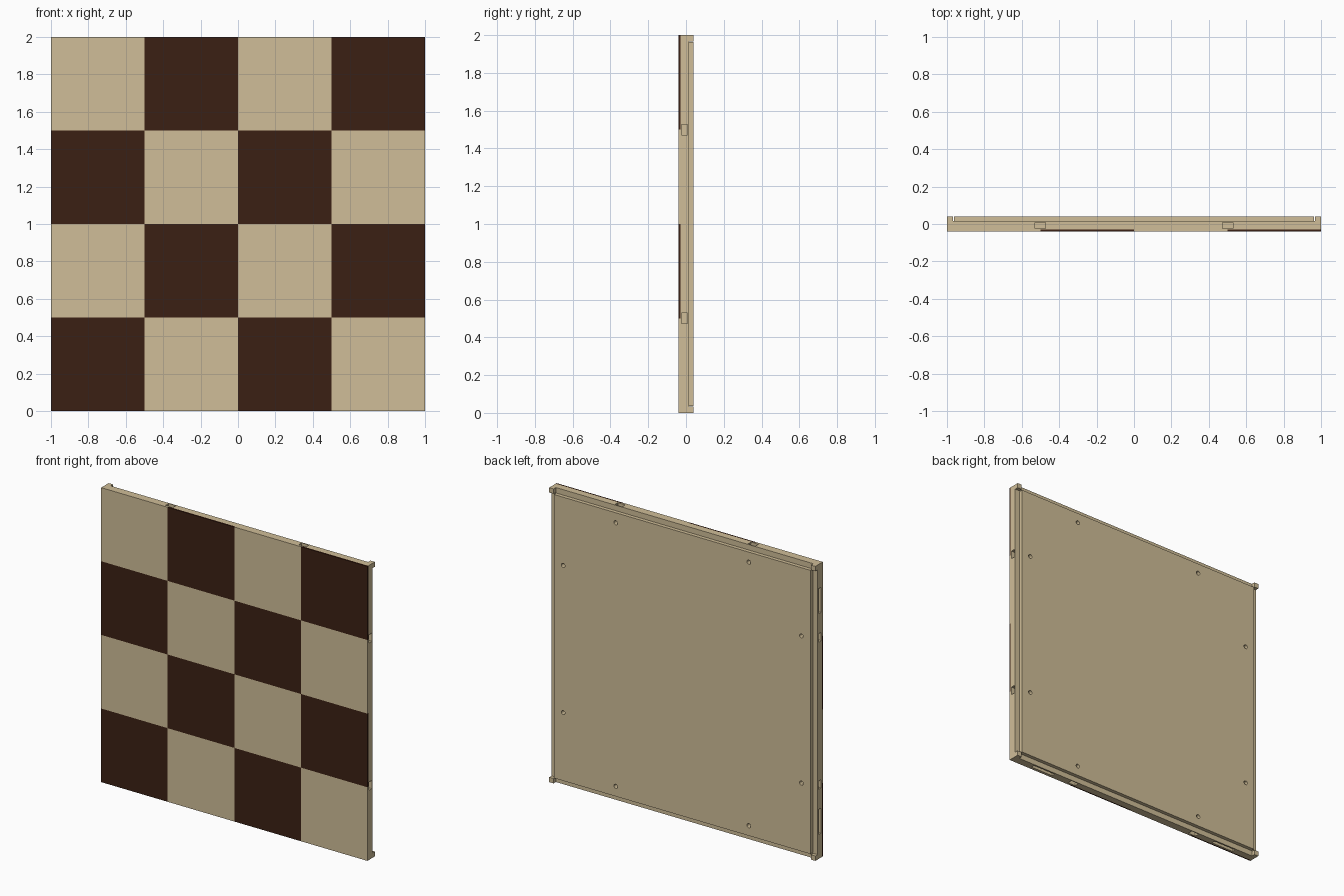
import bpy, bmesh, math
from mathutils import Matrix

if "Cube" in bpy.data.objects:
    bpy.data.objects.remove(bpy.data.objects["Cube"])


def material(name, rgb):
    m = bpy.data.materials.new(name)
    m.diffuse_color = (*rgb, 1)
    m.use_nodes = True
    m.node_tree.nodes["Principled BSDF"].inputs["Base Color"].default_value = m.diffuse_color
    return m


LIGHT = material("light_wood", (0.63, 0.515, 0.314))
DARK = material("dark_wood", (0.044, 0.0144, 0.007))


def box(name, x, y, z, mat=LIGHT):
    """Box from (min, max) pairs."""
    bm = bmesh.new()
    bmesh.ops.create_cube(bm, size=1)
    for v in bm.verts:
        for i, (a, b) in enumerate((x, y, z)):
            v.co[i] = b if v.co[i] > 0 else a
    return finish(name, bm, mat)


def hole(name, x, z, r, y0, y1):
    """Round bar along y."""
    bm = bmesh.new()
    bmesh.ops.create_cone(bm, cap_ends=True, segments=24, radius1=r, radius2=r, depth=y1 - y0,
                          matrix=Matrix.Translation((x, (y0 + y1) / 2, z)) @ Matrix.Rotation(math.pi / 2, 4, 'X'))
    return finish(name, bm, LIGHT)


def finish(name, bm, mat):
    me = bpy.data.meshes.new(name)
    bm.to_mesh(me)
    bm.free()
    me.materials.append(mat)
    ob = bpy.data.objects.new(name, me)
    bpy.context.collection.objects.link(ob)
    return ob


def cut(target, cutter):
    mod = target.modifiers.new("cut", 'BOOLEAN')
    mod.operation = 'DIFFERENCE'
    mod.solver = 'EXACT'
    mod.object = cutter
    bpy.context.view_layer.objects.active = target
    bpy.ops.object.modifier_apply(modifier=mod.name)
    bpy.data.objects.remove(cutter)


def edge_box(axis, side, inset, along, y):
    """Cutter entering one edge: axis 'x' is a side edge, 'z' is top or bottom."""
    across = sorted((side * (1 - inset), side * 1.1))
    x, z = (across, along) if axis == 'x' else (along, across)
    return box("cutter", x, y, (z[0] + 1, z[1] + 1))


# Board body
board = box("board_body", (-1, 1), (-0.03, 0.04), (0, 2))

for axis in 'xz':
    for side in (-1, 1):
        # Rebate behind each edge, leaving the raised back panel and corner posts
        cut(board, edge_box(axis, side, 0.037, (-0.967, 0.967), (0.015, 0.1)))
        for p in (-0.5, 0.5):
            # Connector slot in the edge with its round hole through the back
            cut(board, edge_box(axis, side, 0.12, (p - 0.028, p + 0.028), (-0.023, 0.009)))
            hx, hz = (side * 0.895, p) if axis == 'x' else (p, side * 0.895)
            cut(board, hole("cutter", hx, hz + 1, 0.014, -0.01, 0.1))
        if side < 0:
            # Longer shallow slots on the left and bottom edges
            for p in (-0.75, 0.75):
                cut(board, edge_box(axis, side, 0.03, (p - 0.085, p + 0.085), (-0.02, 0.005)))

# Chequered front squares
for col in range(4):
    for row in range(4):
        dark = (col + row) % 2 == 0
        x, z = -1 + col * 0.5, row * 0.5
        box("dark_square" if dark else "light_square", (x, x + 0.5), (-0.04, -0.03),
            (z, z + 0.5), DARK if dark else LIGHT)
